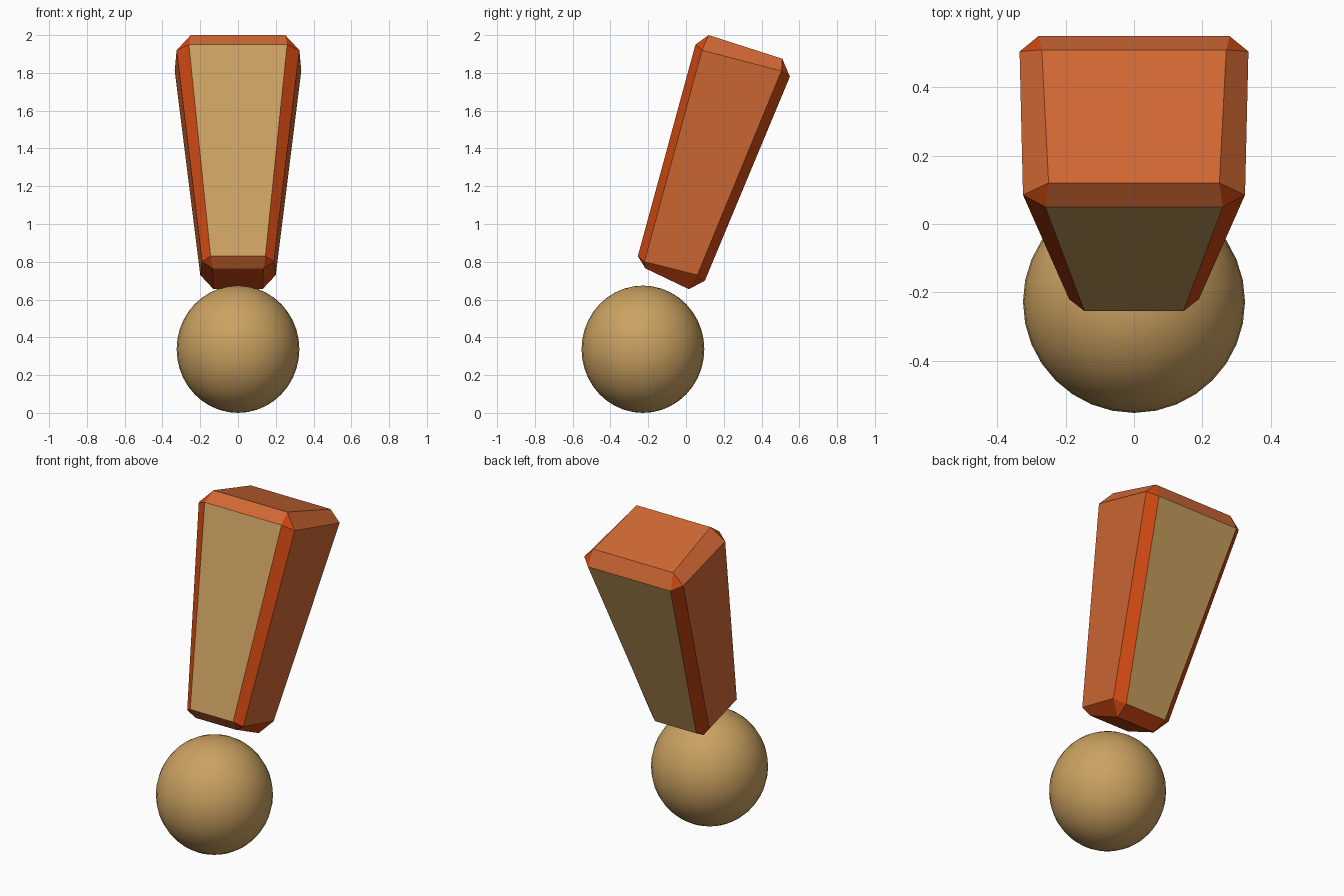
import bpy
import bmesh

cube = bpy.data.objects.get("Cube")
if cube:
    bpy.data.objects.remove(cube, do_unlink=True)


def make_material(name, rgb):
    mat = bpy.data.materials.new(name)
    mat.use_nodes = True
    mat.diffuse_color = (*rgb, 1)
    mat.node_tree.nodes["Principled BSDF"].inputs["Base Color"].default_value = (*rgb, 1)
    return mat


tan = make_material("tan", (0.60, 0.36, 0.12))
orange = make_material("orange", (0.64, 0.14, 0.034))
deep_orange = make_material("deep orange", (0.63, 0.066, 0.006))
TAN, ORANGE, DEEP = range(3)

# Each chamfered corner has a point on the broad face, the side and the end
CORNERS = {
    ("top", "front"): dict(face=(0.26, 0.05, 1.95), side=(0.325, 0.085, 1.92), end=(0.25, 0.12, 2.0)),
    ("top", "back"): dict(face=(0.28, 0.55, 1.78), side=(0.335, 0.505, 1.81), end=(0.27, 0.51, 1.875)),
    ("low", "front"): dict(face=(0.145, -0.255, 0.83), side=(0.19, -0.22, 0.80), end=(0.135, -0.215, 0.765)),
    ("low", "back"): dict(face=(0.14, 0.10, 0.70), side=(0.20, 0.06, 0.73), end=(0.13, 0.015, 0.655)),
}

bm = bmesh.new()
verts = {}
for (level, depth), points in CORNERS.items():
    for kind, (x, y, z) in points.items():
        for s in (-1, 1):
            verts[level, depth, s, kind] = bm.verts.new((s * x, y, z))


def add_face(keys, colour):
    bm.faces.new([verts[k] for k in keys]).material_index = colour


LEVELS, DEPTHS, SIDES = ("top", "low"), ("front", "back"), (-1, 1)

# Broad tan panels on front and back, and the chamfers above and below them
for d in DEPTHS:
    add_face([("low", d, -1, "face"), ("low", d, 1, "face"),
              ("top", d, 1, "face"), ("top", d, -1, "face")], TAN)
    for l in LEVELS:
        colour = DEEP if (l, d) == ("low", "back") else ORANGE
        add_face([(l, d, -1, "face"), (l, d, 1, "face"),
                  (l, d, 1, "end"), (l, d, -1, "end")], colour)

# End caps
for l in LEVELS:
    add_face([(l, "front", -1, "end"), (l, "front", 1, "end"),
              (l, "back", 1, "end"), (l, "back", -1, "end")],
             ORANGE if l == "top" else DEEP)

# Side panels with their end chamfers, long chamfers and corner triangles
for s in SIDES:
    add_face([("low", "front", s, "side"), ("low", "back", s, "side"),
              ("top", "back", s, "side"), ("top", "front", s, "side")], ORANGE)
    for l in LEVELS:
        add_face([(l, "front", s, "side"), (l, "back", s, "side"),
                  (l, "back", s, "end"), (l, "front", s, "end")],
                 ORANGE if l == "top" else DEEP)
    for d in DEPTHS:
        add_face([("low", d, s, "face"), ("low", d, s, "side"),
                  ("top", d, s, "side"), ("top", d, s, "face")], DEEP)
        for l in LEVELS:
            add_face([(l, d, s, k) for k in ("face", "side", "end")], DEEP)

bmesh.ops.recalc_face_normals(bm, faces=bm.faces[:])
mesh = bpy.data.meshes.new("tapered_bar")
bm.to_mesh(mesh)
bm.free()
for mat in (tan, orange, deep_orange):
    mesh.materials.append(mat)
bpy.context.collection.objects.link(bpy.data.objects.new("tapered_bar", mesh))

# Ball beneath the bar
bpy.ops.mesh.primitive_uv_sphere_add(segments=32, ring_count=20, radius=1,
                                     location=(0, -0.228, 0.337))
ball = bpy.context.object
ball.name = "ball"
ball.scale = (0.325, 0.325, 0.337)
ball.data.materials.append(tan)
bpy.ops.object.shade_smooth()
